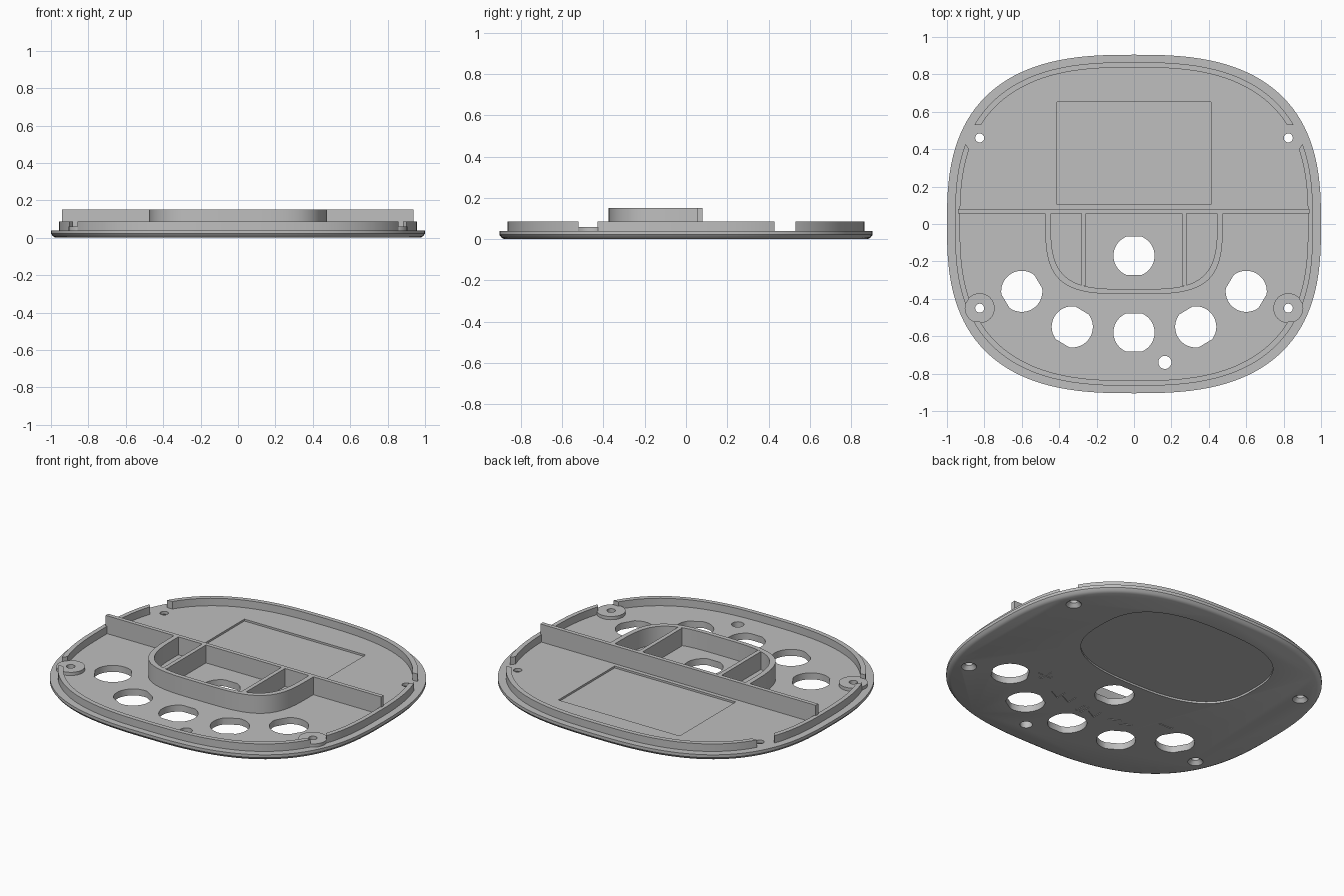
import bpy, bmesh
from math import sin, cos, pi, atan2, copysign, asin

cube = bpy.data.objects.get("Cube")
if cube:
    bpy.data.objects.remove(cube, do_unlink=True)

grey = bpy.data.materials.new("light_grey_plastic")
grey.use_nodes = True
COLOR = (0.52, 0.52, 0.52, 1)
grey.diffuse_color = COLOR
grey.node_tree.nodes["Principled BSDF"].inputs["Base Color"].default_value = COLOR

FLOOR, LIP_TOP, WALL_TOP = 0.04, 0.086, 0.15


def oval(a, b, n=2.7, t0=0.0, t1=2 * pi, steps=96, cx=0, cy=0, closed=True):
    """Points of a squarish oval between two parameter angles."""
    count = steps if closed else steps + 1
    points = []
    for i in range(count):
        t = t0 + (t1 - t0) * i / steps
        c, s = cos(t), sin(t)
        points.append((cx + a * copysign(abs(c) ** (2 / n), c),
                       cy + b * copysign(abs(s) ** (2 / n), s)))
    return points


def circle(x, y, r, steps=32):
    return oval(r, r, 2, steps=steps, cx=x, cy=y)


def rect(x0, x1, y0, y1):
    return [(x0, y0), (x1, y0), (x1, y1), (x0, y1)]


def loft(bm, layers):
    """Closed solid through stacked outlines given as (points, z)."""
    rows = [[bm.verts.new((x, y, z)) for x, y in pts] for pts, z in layers]
    n = len(rows[0])
    for low, high in zip(rows, rows[1:]):
        for i in range(n):
            j = (i + 1) % n
            bm.faces.new((low[i], low[j], high[j], high[i]))
    bm.faces.new(rows[0][::-1])
    bm.faces.new(rows[-1])


def strip(bm, outer, inner, z0, z1, closed=False):
    """Wall between two matching paths."""
    rows = [[bm.verts.new((x, y, z)) for x, y in pts]
            for pts, z in ((outer, z0), (outer, z1), (inner, z1), (inner, z0))]
    n = len(outer)
    for k in range(4):
        a, b = rows[k], rows[(k + 1) % 4]
        for i in range(n if closed else n - 1):
            j = (i + 1) % n
            bm.faces.new((a[i], a[j], b[j], b[i]))
    if not closed:
        bm.faces.new([r[0] for r in rows])
        bm.faces.new([r[-1] for r in rows][::-1])


def finish(bm, name, material=True):
    bmesh.ops.recalc_face_normals(bm, faces=bm.faces)
    mesh = bpy.data.meshes.new(name)
    bm.to_mesh(mesh)
    bm.free()
    obj = bpy.data.objects.new(name, mesh)
    bpy.context.collection.objects.link(obj)
    if material:
        mesh.materials.append(grey)
    return obj


def smooth(obj):
    bpy.ops.object.select_all(action='DESELECT')
    obj.select_set(True)
    bpy.context.view_layer.objects.active = obj
    bpy.ops.object.shade_smooth_by_angle(angle=0.5)


# Base plate with a rounded lower edge
bm = bmesh.new()
loft(bm, [(oval(s, s - 0.095, steps=128), z) for s, z in
          ((0.975, 0), (0.99, 0.008), (1, 0.022), (1, FLOOR))])
plate = finish(bm, "base_plate")

# Cutters for every opening and recess
bm = bmesh.new()
loft(bm, [(rect(-0.413, 0.413, 0.105, 0.652), z) for z in (0.028, 0.1)])
loft(bm, [(oval(0.56, 0.39, cy=0.372), z) for z in (-0.1, 0.012)])

# Button openings: round with two opposite flats
R, FLAT = 0.11, 0.102
flat_half = asin((1 - (FLAT / R) ** 2) ** 0.5)
for x, y in ((0, -0.17), (0, -0.58), (-0.33, -0.55), (0.33, -0.55), (-0.6, -0.36), (0.6, -0.36)):
    turn = atan2(y, x)
    pts = []
    for side in (0, pi):
        for i in range(21):
            t = turn + side + flat_half + (pi - 2 * flat_half) * i / 20
            pts.append((x + R * cos(t), y + R * sin(t)))
    loft(bm, [(pts, z) for z in (-0.1, 0.1)])
loft(bm, [(circle(0.165, -0.74, 0.035), z) for z in (-0.1, 0.1)])

# Countersunk screw holes
SCREWS = [(sx * 0.825, y) for sx in (-1, 1) for y in (0.46, -0.45)]
for x, y in SCREWS:
    loft(bm, [(circle(x, y, r), z) for r, z in
              ((0.052, -0.01), (0.024, 0.022), (0.024, 0.1))])

# Shallow engraved control symbols on the underside
ICON = (-0.02, 0.004)


def engrave(pts):
    loft(bm, [(pts, z) for z in ICON])


def arrow(x, y, d, s=0.035):
    engrave([(x + d * s, y), (x - d * s, y + s), (x - d * s, y - s)])


A, B = 0.045, 0.01
plus = []
for c, s in ((1, 0), (0, 1), (-1, 0), (0, -1)):
    for u, v in ((A, -B), (A, B), (B, B)):
        plus.append((0.44 + c * u - s * v, -0.245 + s * u + c * v))
engrave(plus)
engrave(rect(-0.485, -0.395, -0.255, -0.235))
for side in (-1, 1):
    for shift in (-0.04, 0.04):
        arrow(side * 0.22 + shift, -0.365, side)
arrow(-0.035, -0.4, 1)
for x in (0.02, 0.05):
    engrave(rect(x, x + 0.014, -0.435, -0.365))

cutter = finish(bm, "opening_cutter", False)
cutter.hide_render = True
mod = plate.modifiers.new("openings", 'BOOLEAN')
mod.operation = 'DIFFERENCE'
mod.solver = 'EXACT'
mod.object = cutter
bpy.context.view_layer.objects.active = plate
bpy.ops.object.modifier_apply(modifier=mod.name)
bpy.data.objects.remove(cutter, do_unlink=True)
smooth(plate)

# Locating lip, broken at the four screws
OUT, INN = (0.957, 0.865), (0.93, 0.837)


def angle_at(y, b, n=2.7):
    return copysign(asin((abs(y) / b) ** (n / 2)), y)


def lip(name, y_out, y_in, mode):
    paths = []
    for (a, b), (y0, y1) in ((OUT, y_out), (INN, y_in)):
        t0, t1 = angle_at(y0, b), angle_at(y1, b)
        if mode != "side":
            t1 = copysign(pi, y0) - t1
        paths.append(oval(a, b, t0=t0, t1=t1, steps=60, closed=False))
    if mode == "left":
        paths = [[(-x, y) for x, y in p] for p in paths]
    bm = bmesh.new()
    strip(bm, *paths, FLOOR - 0.002, LIP_TOP)
    smooth(finish(bm, name))


lip("back_lip", (0.53, 0.53), (0.53, 0.53), "end")
lip("front_lip", (-0.52, -0.52), (-0.52, -0.52), "end")
for mode, name in (("side", "left_lip"), ("left", "right_lip")):
    # Side lips share one profile; the right one is mirrored
    paths = []
    for (a, b), y in ((OUT, 0.428), (INN, 0.4)):
        t = angle_at(y, b)
        p = oval(a, b, t0=-t, t1=t, steps=60, closed=False)
        paths.append([(-x, y) for x, y in p] if mode == "left" else p)
    bm = bmesh.new()
    strip(bm, *paths, FLOOR - 0.002, LIP_TOP)
    smooth(finish(bm, name))

# Raised collars around the front screws
for x, y in SCREWS:
    if y < 0:
        bm = bmesh.new()
        strip(bm, circle(x, y, 0.08), circle(x, y, 0.024), FLOOR - 0.002, 0.06, True)
        smooth(finish(bm, "left_screw_collar" if x > 0 else "right_screw_collar"))

# Cross wall, curved pocket wall and its two ribs
bm = bmesh.new()
loft(bm, [(rect(-0.94, 0.937, 0.055, 0.08), z) for z in (FLOOR - 0.002, WALL_TOP)])
finish(bm, "cross_wall")

bm = bmesh.new()
strip(bm, *[oval(a, b, 3.7, pi, 2 * pi, 64, cy=0.056, closed=False)
            for a, b in ((0.475, 0.431), (0.445, 0.404))], FLOOR - 0.002, WALL_TOP)
smooth(finish(bm, "pocket_wall"))

for side, name in ((1, "left_rib"), (-1, "right_rib")):
    bm = bmesh.new()
    xs = sorted((side * 0.257, side * 0.282))
    loft(bm, [(rect(*xs, -0.33, 0.056), z) for z in (FLOOR - 0.002, WALL_TOP)])
    finish(bm, name)
